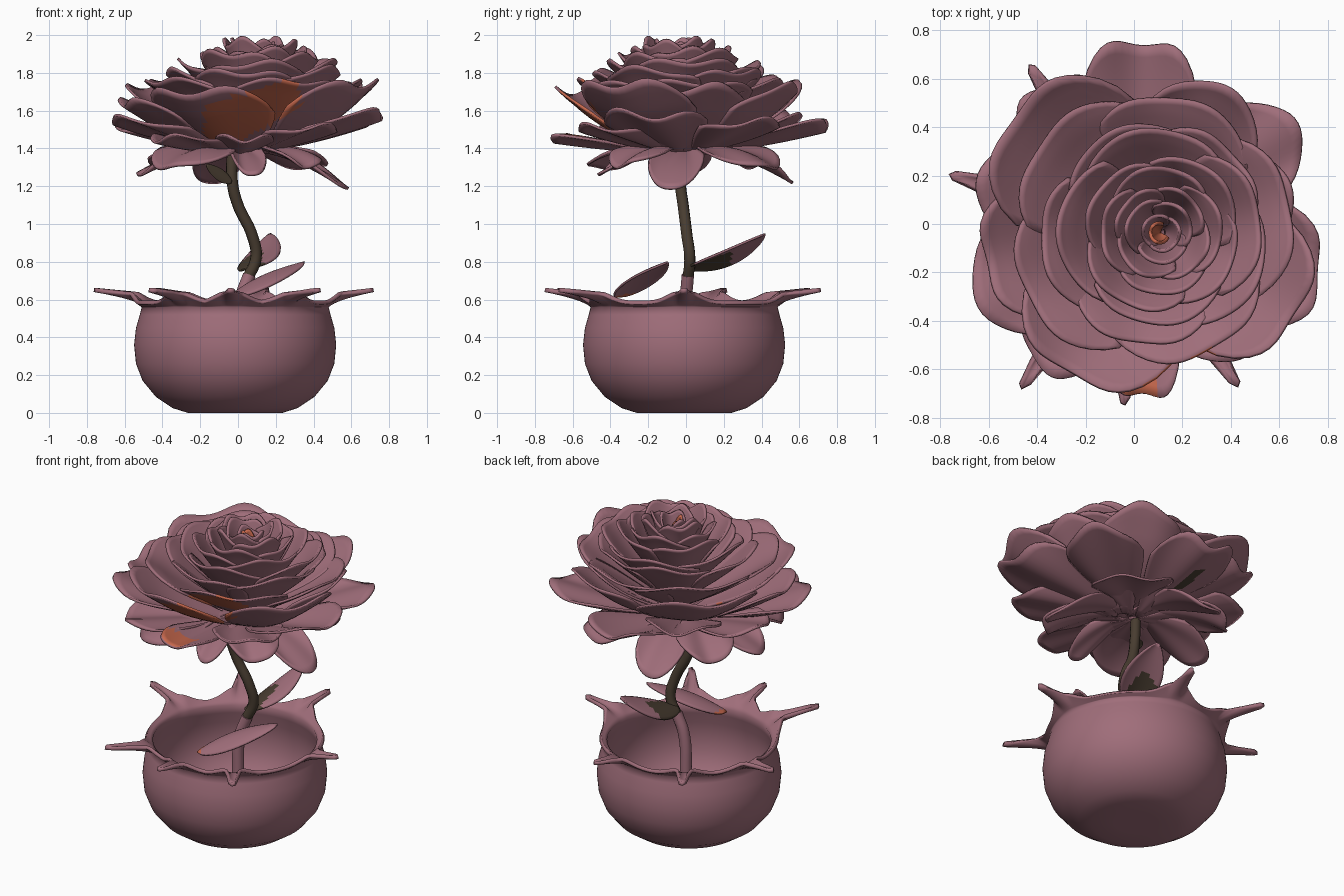
import bpy, bmesh, math, random
from mathutils import Vector

if "Cube" in bpy.data.objects:
    bpy.data.objects.remove(bpy.data.objects["Cube"])

random.seed(4)


def material(name, rgb):
    m = bpy.data.materials.new(name)
    m.diffuse_color = (*rgb, 1)
    m.use_nodes = True
    m.node_tree.nodes["Principled BSDF"].inputs["Base Color"].default_value = m.diffuse_color
    return m


PINK = material("dusty pink", (0.35, 0.155, 0.195))
ORANGE = material("burnt orange", (0.58, 0.14, 0.075))
BROWN = material("dark olive brown", (0.065, 0.046, 0.03))


def grid_object(name, point, nu, nv, mats, thick, rule=None, closed=False):
    """Sheet from point(u, v) with thickness; mats = outer pair followed by inner pair."""
    bm = bmesh.new()
    cols = nu if closed else nu + 1
    vs = [[bm.verts.new(point(i / nu, j / nv)) for i in range(cols)] for j in range(nv + 1)]
    for j in range(nv):
        for i in range(nu):
            k = (i + 1) % cols
            f = bm.faces.new((vs[j][i], vs[j][k], vs[j + 1][k], vs[j + 1][i]))
            f.smooth = True
            if rule and rule(f.calc_center_median()):
                f.material_index = 1
    bmesh.ops.remove_doubles(bm, verts=bm.verts, dist=0.00001)
    me = bpy.data.meshes.new(name)
    bm.to_mesh(me)
    bm.free()
    ob = bpy.data.objects.new(name, me)
    bpy.context.collection.objects.link(ob)
    for m in mats:
        me.materials.append(m)
    s = ob.modifiers.new("thickness", "SOLIDIFY")
    s.thickness, s.offset, s.material_offset = thick, -1, len(mats) // 2
    return ob


def petal(name, angle, half, r1, z1, z0=1.36, ctrl=(0.6, 0.3), cup=0.05, lip=0.0, rule=None,
          mats=(PINK, ORANGE, PINK, PINK), r0=0.03, wave=0.012, trim=0.33):
    """Fan shaped petal: a curved radial profile swept round the flower axis."""
    ph = random.uniform(0, 6.28)
    a0, h = math.radians(angle), math.radians(half)
    rc, zc = r1 * ctrl[0], z0 + (z1 - z0) * ctrl[1]
    k = min(max((z1 - 1.5) / 0.4, 0), 1)              # upper layers lean forward and right

    def point(u, v):
        s = u * 2 - 1
        t = v * (1 - trim * abs(s) ** 3.5) * (1 + 0.03 * math.sin(5 * s + ph))
        b0, b1, b2 = (1 - t) ** 2, 2 * t * (1 - t), t * t
        r = b0 * r0 + b1 * rc + b2 * r1
        z = b0 * z0 + b1 * zc + b2 * z1
        z += cup * s * s * t + wave * math.sin(5 * s + ph) * t - lip * max(0, t - 0.8) * 5
        a = a0 + s * h * (0.75 + 0.25 * math.sin(min(t, 1) * math.pi))
        return (r * math.cos(a) + 0.11 * k, r * math.sin(a) - 0.035 * k, z)

    return grid_object(name, point, 20, 14, mats, 0.014, rule)


# Bowl with a flared, spiky rim: tip angle and tip radius
TIPS = [(0, 0.735), (77, 0.745), (122, 0.79), (164, 0.78), (236, 0.81), (268, 0.74), (304, 0.80)]
WALL = [(0.0, 0.0), (0.12, 0.0), (0.25, 0.0), (0.33, 0.025), (0.42, 0.085), (0.49, 0.17),
        (0.525, 0.26), (0.535, 0.36), (0.525, 0.45), (0.505, 0.52), (0.495, 0.56)]
LIP = 8


def bowl_point(u, v):
    a = u * 2 * math.pi
    j = round(v * (len(WALL) - 1 + LIP))
    if j < len(WALL):
        r, z = WALL[j]
    else:
        t = (j - len(WALL) + 1) / LIP
        d, tip = min((abs((a - math.radians(b) + math.pi) % (2 * math.pi) - math.pi), rad)
                     for b, rad in TIPS)
        wide, narrow = math.exp(-(d / 0.2) ** 2), math.exp(-(d / 0.058) ** 3)
        r = 0.495 + t * (0.025 + 0.06 * wide + (tip - 0.58) * narrow * t)
        z = 0.56 + t * (0.015 + 0.065 * wide)
    return (r * math.cos(a) - 0.015, r * math.sin(a) - 0.01, z)


grid_object("bowl", bowl_point, 224, len(WALL) - 1 + LIP, (PINK, PINK), 0.022, closed=True)


# Stem in two colours
def tube(name, pts, rad, mat):
    cu = bpy.data.curves.new(name, "CURVE")
    cu.dimensions, cu.bevel_depth, cu.bevel_resolution = "3D", rad, 3
    cu.use_fill_caps = True
    sp = cu.splines.new("BEZIER")
    sp.bezier_points.add(len(pts) - 1)
    for p, co in zip(sp.bezier_points, pts):
        p.co = co
        p.handle_left_type = p.handle_right_type = "AUTO"
    cu.materials.append(mat)
    bpy.context.collection.objects.link(bpy.data.objects.new(name, cu))


tube("lower_stem", [(0, 0, 0.02), (0, 0, 0.35), (0.015, 0, 0.6), (0.06, 0.01, 0.73)], 0.034, PINK)
tube("upper_stem", [(0.05, 0.01, 0.71), (0.095, 0.02, 0.82), (0.075, 0.005, 0.94),
                    (0.0, -0.015, 1.1), (-0.03, -0.03, 1.22), (-0.03, -0.02, 1.4)], 0.03, BROWN)


# Leaves: surface spanned by the midrib and a normal direction
def leaf(name, start, end, normal, width, bend, mats, rule=None):
    a, b = Vector(start), Vector(end)
    w = Vector(normal).cross(b - a).normalized()
    up = (b - a).cross(w).normalized()

    def point(u, v):
        s = u * 2 - 1
        half = width * (math.sin(math.pi * v ** 0.85) ** 0.7 if 0 < v < 1 else 0.02)
        return a.lerp(b, v) + w * s * half + up * (bend * math.sin(math.pi * v) - 0.25 * half * s * s)

    grid_object(name, point, 12, 20, mats, 0.012, rule)


leaf("front_leaf", (-0.03, -0.36, 0.61), (0.35, -0.1, 0.79), (-0.45, -0.4, 1.48), 0.1, 0.02,
     (PINK, ORANGE, PINK, ORANGE), lambda c: c.x < -0.01)
leaf("back_leaf", (0.05, 0.01, 0.76), (0.17, 0.42, 0.94), (-0.55, -0.45, 1.45), 0.11, -0.01,
     (PINK, BROWN, PINK, BROWN), lambda c: c.y < 0.24 and c.x < 0.13)
leaf("sepal", (-0.04, -0.06, 1.22), (-0.17, -0.12, 1.31), (0, -1, 0.4), 0.028, 0.0, (BROWN, BROWN))

# Drooping lowest petals, four pointed and four broad
for n, (a, h, r, z) in enumerate([(-8, 25, 0.57, 1.18), (104, 25, 0.57, 1.21), (182, 28, 0.52, 1.25),
                                  (280, 20, 0.46, 1.25)]):
    petal(f"drooping_petal_{n}", a, h, r, z, 1.39, (0.55, 0.1), cup=0.09, trim=0.45)
for n, (a, h, r, z) in enumerate([(232, 36, 0.58, 1.29), (48, 36, 0.58, 1.29), (318, 26, 0.52, 1.3),
                                  (142, 26, 0.54, 1.3)]):
    petal(f"low_broad_petal_{n}", a, h, r, z, 1.38, (0.6, -0.6), cup=0.03, wave=0.02)

# Broad lower petals, one with a brown mark underneath
mark = lambda c: -0.08 < c.x < 0.0 and 0.34 < c.y < 0.54
for n, (a, h, r, z) in enumerate([(88, 28, 0.76, 1.51), (32, 26, 0.77, 1.53), (342, 32, 0.78, 1.57),
                                  (312, 26, 0.70, 1.5), (205, 34, 0.72, 1.54), (238, 26, 0.7, 1.44),
                                  (162, 32, 0.66, 1.5), (125, 28, 0.70, 1.56)]):
    petal(f"lower_petal_{n}", a, h, r, z, 1.36, (0.55, 0.35), cup=0.06, wave=0.022,
          mats=(PINK, BROWN, PINK, PINK), rule=mark if n == 0 else None)

# Front lower petal, orange spot on its upper side
petal("front_spotted_petal", 274, 19, 0.72, 1.44, 1.36, (0.55, 0.35), mats=(PINK, PINK, PINK, ORANGE),
      rule=lambda c: c.y < -0.54 and c.x < 0.1)

# Broad upper petals, with an orange patch on the outside of the front ones
patch = lambda c: -0.18 < c.x < 0.32 and 1.43 + 0.55 * max(c.x, 0) < c.z < 1.68 + 0.3 * c.x
for n, (a, h, r, z) in enumerate([(243, 44, 0.69, 1.72), (330, 40, 0.70, 1.76), (15, 34, 0.60, 1.74),
                                  (62, 32, 0.66, 1.74), (138, 42, 0.74, 1.75), (192, 36, 0.68, 1.66)]):
    petal(f"upper_petal_{n}", a, h, r, z, 1.36, (0.66, 0.25), cup=0.05, lip=0.02,
          rule=patch if n in (0, 1) else None)

# Rosette of wrapped inner petals: count, half angle, tip radius, tip height
LAYERS = [(5, 46, 0.55, 1.77), (5, 48, 0.475, 1.825), (4, 58, 0.40, 1.865), (4, 60, 0.335, 1.91),
          (4, 62, 0.265, 1.945), (4, 62, 0.20, 1.975), (3, 75, 0.14, 1.98), (2, 105, 0.08, 1.965)]
for k, (count, h, r, z) in enumerate(LAYERS):
    for n in range(count):
        petal(f"inner_petal_{k}_{n}", 360 * n / count + k * 47 + random.uniform(-8, 8), h,
              r * random.uniform(0.94, 1.08), z + random.uniform(-0.012, 0.012), 1.40 + 0.03 * k,
              (0.74, 0.62), cup=-0.01, lip=0.015, r0=0.03, wave=0.012, trim=0.2,
              rule=(lambda c: c.y < -0.28 and patch(c)) if k == 0 else None)

# Orange heart
petal("flower_heart", 200, 130, 0.05, 1.94, 1.7, (0.9, 0.5), cup=0.0, r0=0.01,
      mats=(ORANGE, ORANGE))
